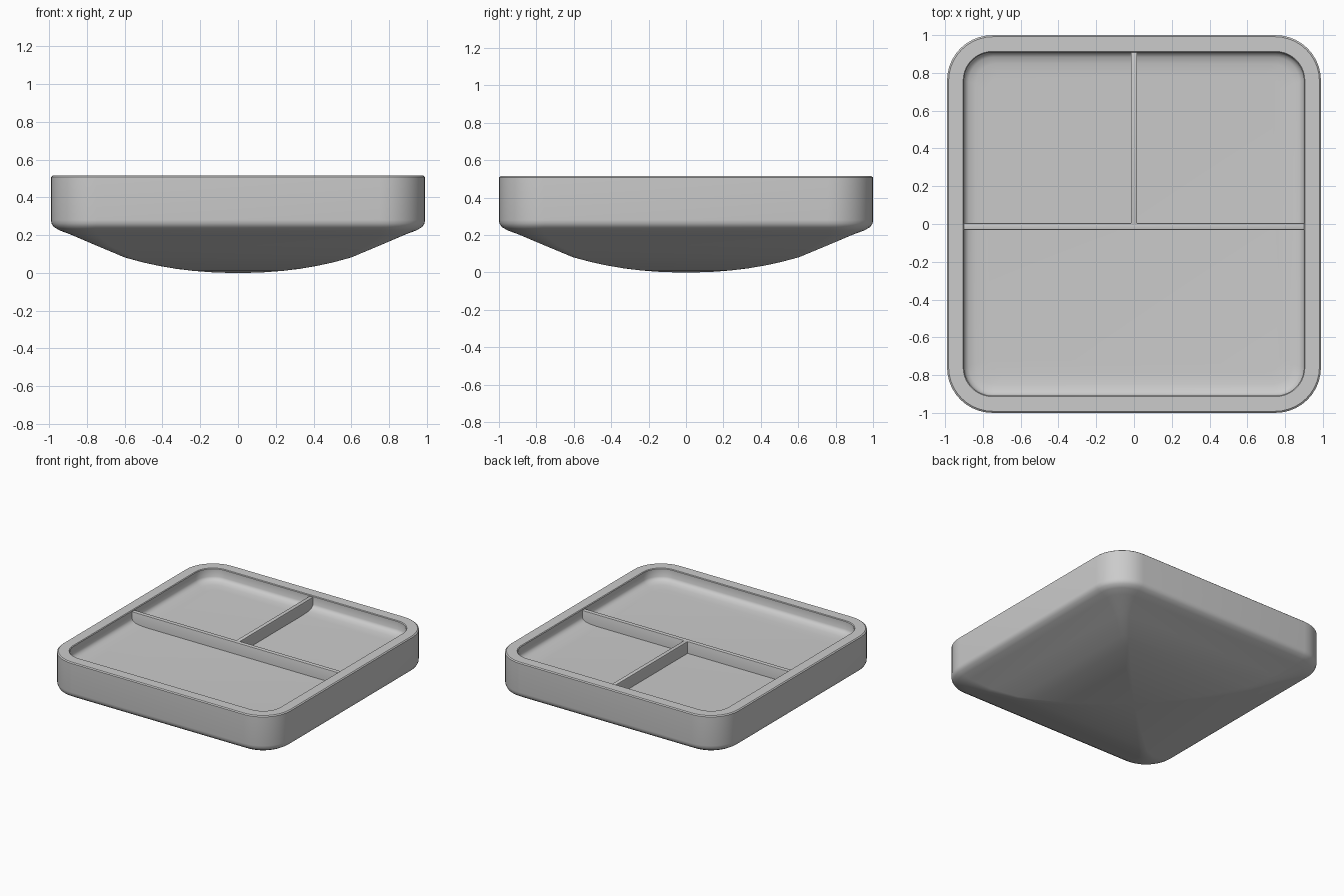
import bpy, bmesh, math

if "Cube" in bpy.data.objects:
    bpy.data.objects.remove(bpy.data.objects["Cube"])

SEG = 10  # segments per rounded corner


def ring(bm, h, r, z):
    """Rounded-square loop: half-width h, corner radius r."""
    hx, hy = h, h * 1.01
    out = []
    for k, (sx, sy) in enumerate([(1, 1), (-1, 1), (-1, -1), (1, -1)]):
        for i in range(SEG + 1):
            a = math.pi / 2 * (k + i / SEG)
            out.append(bm.verts.new((sx * (hx - r) + r * math.cos(a),
                                     sy * (hy - r) + r * math.sin(a), z)))
    return out


def finish(name, bm, angle):
    bmesh.ops.recalc_face_normals(bm, faces=bm.faces)
    me = bpy.data.meshes.new(name)
    bm.to_mesh(me)
    bm.free()
    ob = bpy.data.objects.new(name, me)
    bpy.context.collection.objects.link(ob)
    bpy.ops.object.select_all(action='DESELECT')
    ob.select_set(True)
    bpy.context.view_layer.objects.active = ob
    bpy.ops.object.shade_smooth_by_angle(angle=math.radians(angle))
    return ob


# Tray body: domed underside, upright wall, rim, recessed floor
dome = [(0.6 * t, 0.04 * t, 0.082 * t ** 2.2) for t in (0.1, 0.25, 0.4, 0.55, 0.7, 0.85, 1)]
wall = [(0.75, 0.07, 0.145), (0.89, 0.14, 0.205), (0.945, 0.19, 0.225), (0.975, 0.22, 0.243),
        (0.988, 0.24, 0.262), (0.99, 0.24, 0.28), (0.99, 0.24, 0.508), (0.982, 0.235, 0.515)]
recess = [(0.905, 0.155, 0.515), (0.9, 0.15, 0.51), (0.9, 0.15, 0.45), (0.892, 0.145, 0.435),
          (0.875, 0.13, 0.424), (0.84, 0.11, 0.416), (0.78, 0.09, 0.412)]
bm = bmesh.new()
rings = [ring(bm, *p) for p in dome + wall + recess]
n = len(rings[0])
for a, b in zip(rings, rings[1:]):
    for i in range(n):
        j = (i + 1) % n
        bm.faces.new((a[i], a[j], b[j], b[i]))
tip = bm.verts.new((0, 0, 0))
for i in range(n):
    bm.faces.new((tip, rings[0][(i + 1) % n], rings[0][i]))
bm.faces.new(rings[-1])
finish("tray_body", bm, 35)


# Dividers between the three compartments
def divider(name, x0, x1, y0, y1, z0=0.40, z1=0.505):
    bm = bmesh.new()
    bmesh.ops.create_cube(bm, size=1)
    for v in bm.verts:
        v.co = ((x0 + x1) / 2 + v.co.x * (x1 - x0),
                (y0 + y1) / 2 + v.co.y * (y1 - y0),
                (z0 + z1) / 2 + v.co.z * (z1 - z0))
    top = [e for e in bm.edges if all(v.co.z > z1 - 1e-4 for v in e.verts)]
    bmesh.ops.bevel(bm, geom=top, offset=0.006, segments=2, affect='EDGES', profile=0.5)
    finish(name, bm, 40)


divider("cross_divider", -0.905, 0.905, -0.032, 0.004)
divider("centre_divider", -0.017, 0.017, -0.01, 0.915)
